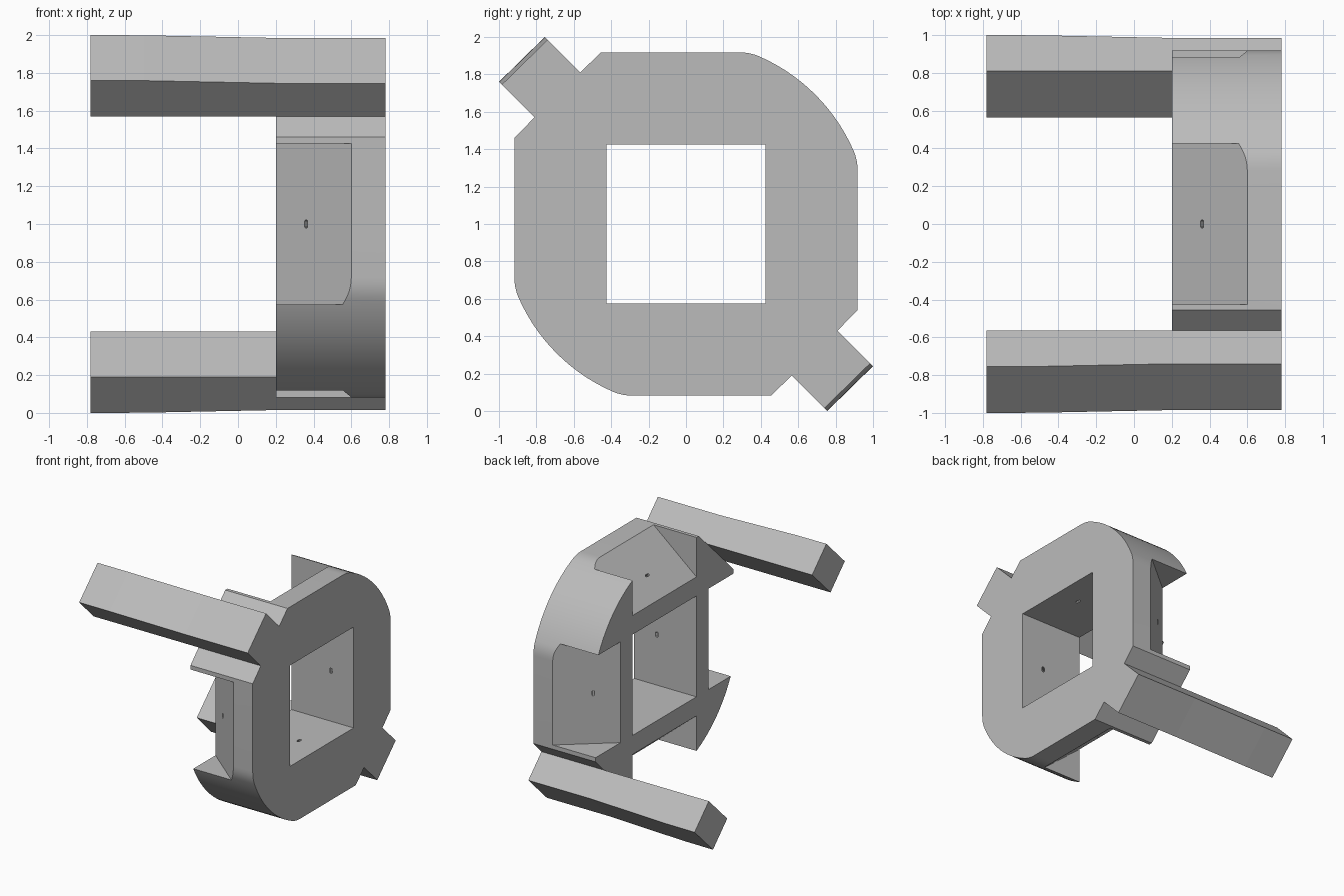
import bpy, bmesh, math
from mathutils import Matrix, Vector

if "Cube" in bpy.data.objects:
    bpy.data.objects.remove(bpy.data.objects["Cube"])

grey = bpy.data.materials.new("plain_grey")
grey.use_nodes = True
colour = (0.5, 0.5, 0.5, 1)
grey.diffuse_color = colour
grey.node_tree.nodes["Principled BSDF"].inputs["Base Color"].default_value = colour

X_IN, X_OUT, X_TIP = 0.2, 0.78, -0.78   # inner face, outer face, arm tip
HALF = 0.425                            # half width of window and pockets
SIDE = 0.918                            # half width of the body


def loft(name, sections):
    """Join matching rings of points into a closed solid."""
    bm = bmesh.new()
    rings = [[bm.verts.new(p) for p in ring] for ring in sections]
    count = len(rings[0])
    for a, b in zip(rings, rings[1:]):
        for i in range(count):
            j = (i + 1) % count
            bm.faces.new((a[i], a[j], b[j], b[i]))
    bm.faces.new(rings[0])
    bm.faces.new(rings[-1])
    bmesh.ops.recalc_face_normals(bm, faces=bm.faces)
    mesh = bpy.data.meshes.new(name)
    bm.to_mesh(mesh)
    bm.free()
    mesh.materials.append(grey)
    obj = bpy.data.objects.new(name, mesh)
    bpy.context.collection.objects.link(obj)
    return obj


def along_x(outline, x):
    return [(x, y, z) for y, z in outline]


def cut(target, cutter):
    cutter.hide_render = True
    mod = target.modifiers.new("cut", "BOOLEAN")
    mod.operation, mod.solver, mod.object = "DIFFERENCE", "EXACT", cutter
    bpy.context.view_layer.objects.active = target
    bpy.ops.object.modifier_apply(modifier=mod.name)
    bpy.data.objects.remove(cutter)


# Body outline: notched corner with arm stub, then a large rounded corner
arm_inner = [(-0.565, 0.81), (-0.81, 0.57)]
arm_outer = [(-0.985, 0.745), (-0.74, 0.985)]
half = [(-SIDE, 0.46), arm_inner[1], *arm_outer, arm_inner[0], (-0.455, SIDE)]
radius, start = 0.978, math.radians(66)
arc = [(radius * math.cos(a), radius * math.sin(a))
       for a in (start - math.radians(42) * i / 14 for i in range(15))]
p0, p1, p2 = Vector((0.28, SIDE)), Vector((0.345, SIDE)), Vector(arc[0])
blend = []
for i in range(5):
    t = i / 5
    blend.append(tuple(p0 * (1 - t) ** 2 + p1 * 2 * t * (1 - t) + p2 * t * t))
half += blend + arc + [(z, y) for y, z in reversed(blend)]
outline = half + [(-y, -z) for y, z in half]
body = loft("body", [along_x(outline, X_IN), along_x(outline, X_OUT)])

# Square window through the middle
square = [(-HALF, -HALF), (HALF, -HALF), (HALF, HALF), (-HALF, HALF)]
cut(body, loft("window_cutter", [along_x(square, 0), along_x(square, 1)]))

# Sloping pocket and slanted pin slot on each of the four sides
slope = (SIDE - 0.585) / 0.4
wedge = [(0.1, 0.585 - 0.1 * slope), (0.66, SIDE + 0.06 * slope), (0.1, SIDE + 0.06 * slope)]
slot_top, slot_end = Vector((0.36, 0.72)), Vector((0.57, 0.425))
reach = (slot_end - slot_top) * 0.3
ends = (slot_top - reach, slot_end + reach)
for k in range(4):
    turn = Matrix.Rotation(math.pi / 2 * k, 4, "X")
    pocket = loft("pocket_cutter", [[(x, y, z) for x, z in wedge] for y in (-HALF, HALF)])
    slot = loft("slot_cutter", [[(p.x + dx, dy, p.y) for dx, dy in
                                 ((-0.012, -0.015), (-0.006, -0.022), (0.006, -0.022), (0.012, -0.015),
                                  (0.012, 0.015), (0.006, 0.022), (-0.006, 0.022), (-0.012, 0.015))]
                                for p in ends])
    for cutter in (pocket, slot):
        cutter.data.transform(turn)
        cut(body, cutter)

# Two long arms, slightly thicker towards the tip
def arm_section(x, swell):
    ring = arm_inner + [(y - swell, z + swell) for y, z in arm_outer]
    return along_x(ring, x)

parts = [body]
for name, angle in (("upper_arm", 0), ("lower_arm", math.pi)):
    arm = loft(name, [arm_section(X_TIP, 0.015), arm_section(-0.5, 0.014), arm_section(X_IN, 0)])
    arm.data.transform(Matrix.Rotation(angle, 4, "X"))
    parts.append(arm)

# Stand on the ground and smooth only the rounded corners
bpy.ops.object.select_all(action="DESELECT")
for part in parts:
    part.location.z = 1
body.select_set(True)
bpy.context.view_layer.objects.active = body
bpy.ops.object.shade_smooth_by_angle(angle=math.radians(25))
